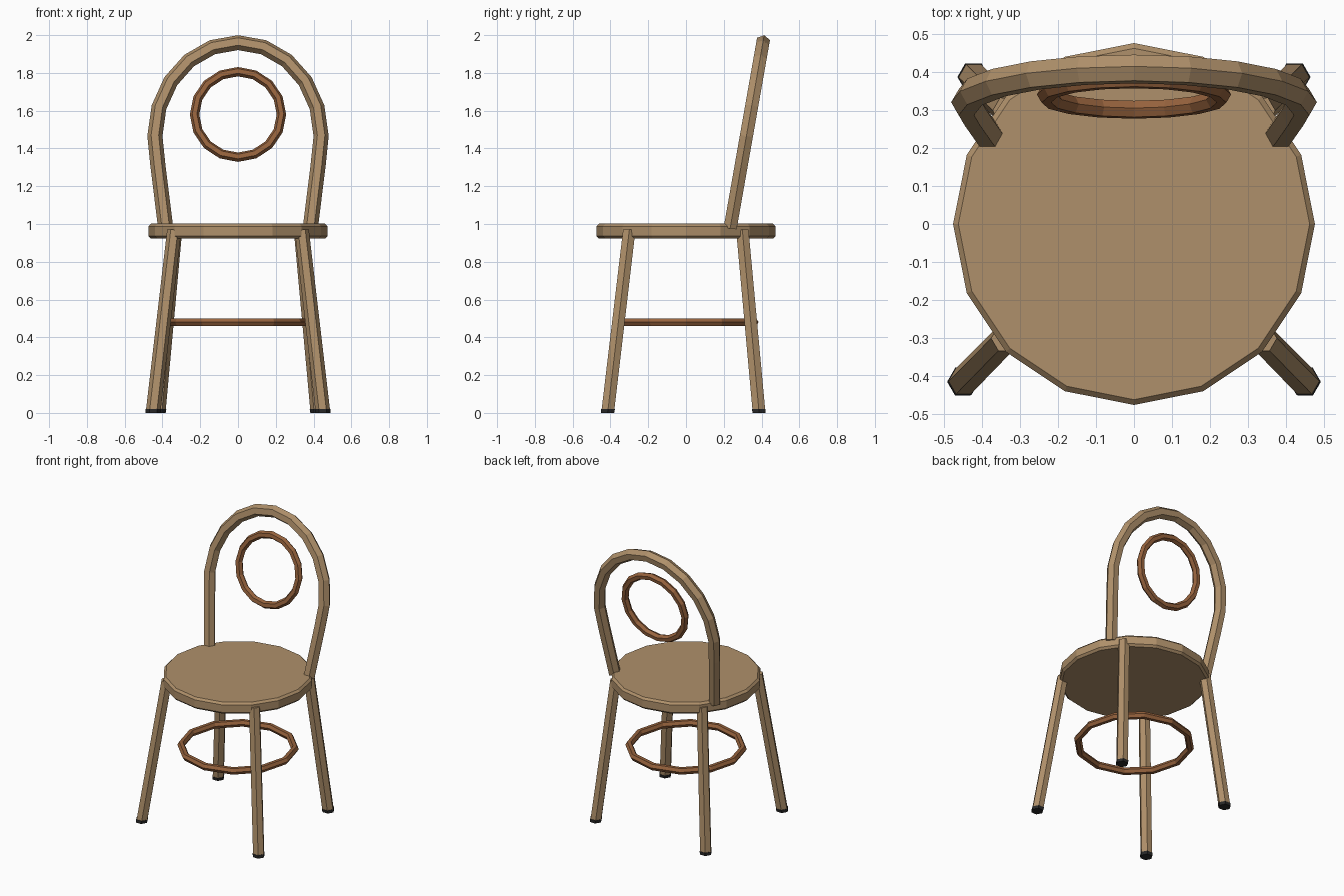
import bpy, bmesh, math
from mathutils import Vector

if "Cube" in bpy.data.objects:
    bpy.data.objects.remove(bpy.data.objects["Cube"])

def material(name, rgb):
    m = bpy.data.materials.new(name)
    m.diffuse_color = (*rgb, 1)
    m.use_nodes = True
    m.node_tree.nodes["Principled BSDF"].inputs["Base Color"].default_value = m.diffuse_color
    return m

WOOD = material("light wood", (0.43, 0.28, 0.145))
DARK = material("brown wood", (0.31, 0.125, 0.047))
RUBBER = material("black rubber", (0.02, 0.02, 0.02))

def skin(name, rings, mat, closed=False):
    """Join equal cross-section loops with quads; cap the ends unless closed."""
    bm = bmesh.new()
    loops = [[bm.verts.new(p) for p in r] for r in rings]
    n = len(loops[0])
    for i in range(len(loops) - (0 if closed else 1)):
        a, b = loops[i], loops[(i + 1) % len(loops)]
        for k in range(n):
            bm.faces.new((a[k], a[(k + 1) % n], b[(k + 1) % n], b[k]))
    if not closed:
        bm.faces.new(loops[0])
        bm.faces.new(loops[-1])
    bmesh.ops.recalc_face_normals(bm, faces=bm.faces)
    me = bpy.data.meshes.new(name)
    bm.to_mesh(me)
    bm.free()
    me.materials.append(mat)
    ob = bpy.data.objects.new(name, me)
    bpy.context.collection.objects.link(ob)
    return ob

def disc(center, r, sides):
    return [Vector(center) + Vector((r * math.cos(2 * math.pi * k / sides),
                                     r * math.sin(2 * math.pi * k / sides), 0)) for k in range(sides)]

def tube(name, path, normal, r, mat, closed=False, sides=6):
    """Hexagonal tube along a path lying in a plane with the given normal."""
    rings, n = [], len(path)
    for i, p in enumerate(path):
        a = path[(i - 1) % n] if closed else path[max(i - 1, 0)]
        b = path[(i + 1) % n] if closed else path[min(i + 1, n - 1)]
        side = (b - a).normalized().cross(normal)
        rings.append([p + side * r * math.cos(2 * math.pi * k / sides)
                      + normal * r * math.sin(2 * math.pi * k / sides) for k in range(sides)])
    return skin(name, rings, mat, closed)

# Seat: 16-sided disc with chamfered rims
skin("seat", [disc((0, 0, z), r, 16) for r, z in
              ((0.461, 0.922), (0.475, 0.936), (0.475, 0.988), (0.461, 1.002))], WOOD)

# Splayed legs with rubber feet
def leg(name, sx, top, bottom):
    at = lambda z: Vector(bottom).lerp(Vector(top), z / 0.97)
    def c(z):
        v = at(z)
        return (v.x * sx, v.y, z)
    skin(name + "_leg", [disc(c(0.02), 0.039, 6), disc(c(0.97), 0.038, 6)], WOOD)
    skin(name + "_foot", [disc(c(0), 0.04, 6), disc(c(0.021), 0.042, 6)], RUBBER)

for sx, s in ((1, "right"), (-1, "left")):
    leg("front_" + s, sx, (0.337, -0.300), (0.450, -0.415))
    leg("back_" + s, sx, (0.333, 0.298), (0.423, 0.387))

# Stretcher ring under the seat
tube("stretcher_ring", [Vector(p) for p in disc((0, 0, 0.48), 0.36, 12)],
     Vector((0, 0, 1)), 0.024, DARK, True)

# Backrest lies in a plane leaning back ten degrees
LEAN = math.radians(10)
NORMAL = Vector((0, -math.cos(LEAN), math.sin(LEAN)))
def on_back(x, z):
    return Vector((x, 0.235 + (z - 0.985) * math.tan(LEAN), z))

arc = [(0.44 * math.cos(math.pi * i / 10), 1.465 + 0.495 * math.sin(math.pi * i / 10)) for i in range(11)]
outline = [(0.383, 0.98), (0.424, 1.31)] + arc + [(-0.424, 1.31), (-0.383, 0.98)]
tube("back_arch", [on_back(x, z) for x, z in outline], NORMAL, 0.04, WOOD)

# Decorative ring inside the arch
R = 0.23
tube("back_ring", [on_back(R * math.cos(2 * math.pi * i / 16),
                           1.58 + R * math.cos(LEAN) * math.sin(2 * math.pi * i / 16)) for i in range(16)],
     NORMAL, 0.025, DARK, True)
